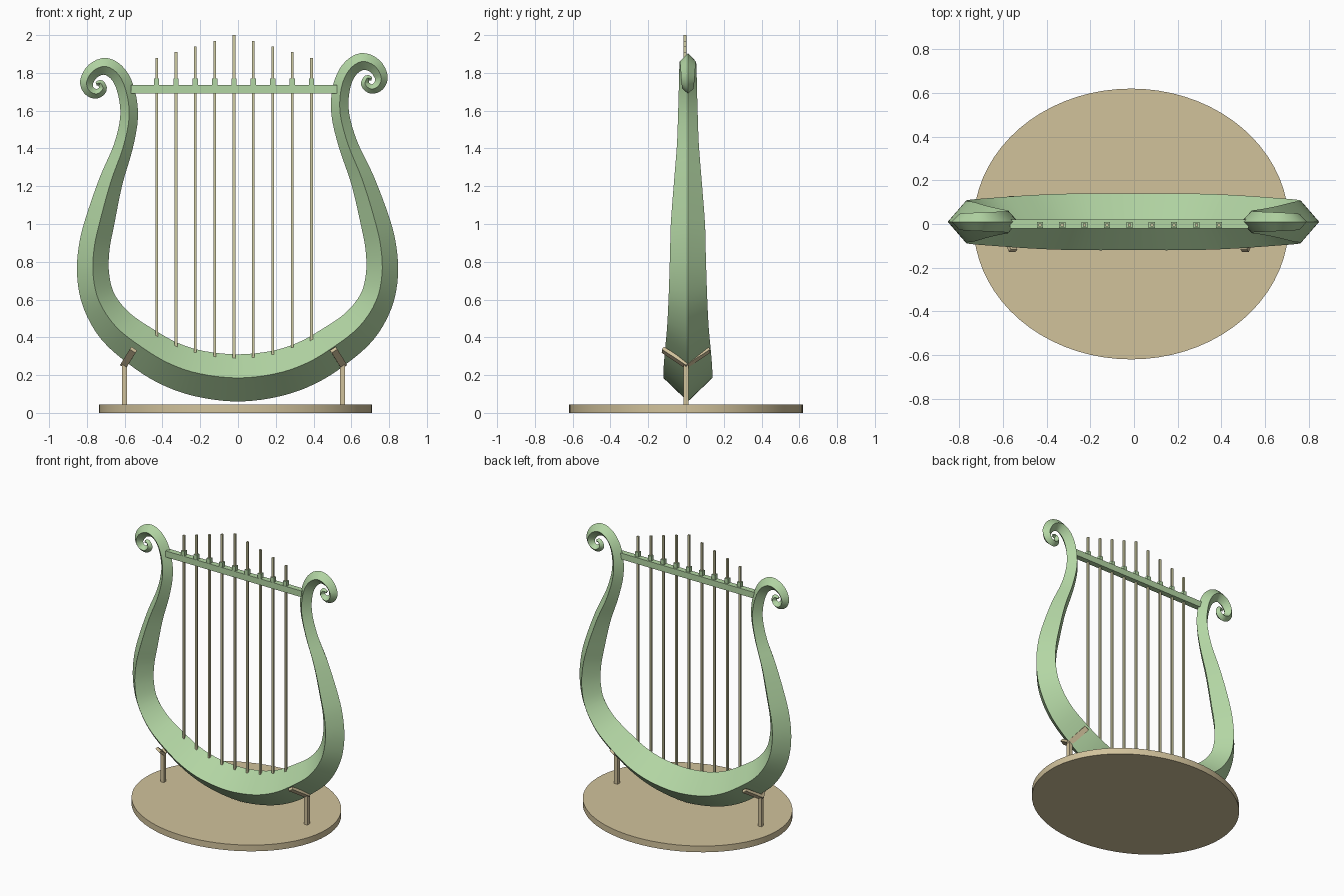
import bpy, bmesh, math
from mathutils import Vector, Matrix

if "Cube" in bpy.data.objects:
    bpy.data.objects.remove(bpy.data.objects["Cube"])


def material(name, rgb):
    m = bpy.data.materials.new(name)
    m.diffuse_color = (*rgb, 1)
    m.use_nodes = True
    m.node_tree.nodes["Principled BSDF"].inputs["Base Color"].default_value = m.diffuse_color
    return m


green = material("soft green", (0.45, 0.67, 0.37))
tan = material("tan wood", (0.64, 0.54, 0.33))
cord = material("pale string", (0.62, 0.60, 0.36))


def finish(bm, name, mat):
    bmesh.ops.recalc_face_normals(bm, faces=bm.faces)
    me = bpy.data.meshes.new(name)
    bm.to_mesh(me)
    bm.free()
    me.materials.append(mat)
    ob = bpy.data.objects.new(name, me)
    bpy.context.collection.objects.link(ob)
    return ob


def smooth(ob, angle):
    bpy.ops.object.select_all(action='DESELECT')
    ob.select_set(True)
    bpy.context.view_layer.objects.active = ob
    bpy.ops.object.shade_smooth_by_angle(angle=math.radians(angle))


def beam(name, a, b, width, thick, mat, side=(1, 0, 0)):
    """Rectangular bar from a to b; side is the direction of its width."""
    a, b = Vector(a), Vector(b)
    z = (b - a).normalized()
    x = Vector(side)
    x = (x - z * x.dot(z)).normalized()
    y = z.cross(x)
    rot = Matrix((x, y, z)).transposed().to_4x4()
    bm = bmesh.new()
    bmesh.ops.create_cube(bm, size=1)
    bm.transform(Matrix.Translation((a + b) / 2) @ rot
                 @ Matrix.Diagonal((width, thick, (b - a).length, 1)))
    return finish(bm, name, mat)


# Frame: x, z, half width, half depth from the bottom up to the scroll eye
half = [(0, .185, .125, .13), (.2, .208, .122, .13), (.36, .262, .118, .127),
        (.5, .345, .113, .12), (.64, .455, .103, .11), (.73, .59, .09, .103),
        (.762, .73, .085, .098), (.757, .87, .082, .094), (.727, 1.01, .078, .09),
        (.66, 1.23, .063, .073), (.583, 1.42, .051, .058), (.541, 1.585, .047, .052),
        (.547, 1.72, .046, .048), (.588, 1.815, .045, .046), (.655, 1.86, .045, .043),
        (.722, 1.838, .04, .04), (.758, 1.78, .035, .036), (.745, 1.732, .029, .032),
        (.705, 1.715, .025, .028), (.673, 1.74, .022, .024), (.684, 1.772, .017, .018),
        (.708, 1.768, .01, .01)]


def left_side(p):
    t = min(max((p[1] - 1.1) / 0.6, 0), 1)
    return (-p[0] - 0.005 - 0.038 * t, p[1] - 0.026 * t, p[2], p[3])


keys = [Vector(left_side(p)) for p in half[:0:-1]] + [Vector(p) for p in half]


def sample(keys, steps):
    pts = [keys[0] * 2 - keys[1]] + keys + [keys[-1] * 2 - keys[-2]]
    out = []
    for i in range(1, len(pts) - 2):
        p0, p1, p2, p3 = pts[i - 1:i + 3]
        for s in range(steps):
            t = s / steps
            out.append(0.5 * (2 * p1 + (p2 - p0) * t
                              + (2 * p0 - 5 * p1 + 4 * p2 - p3) * t * t
                              + (3 * p1 - p0 - 3 * p2 + p3) * t ** 3))
    return out + [keys[-1]]


path = sample(keys, 4)
bm = bmesh.new()
rings = []
for i, p in enumerate(path):
    d = path[min(i + 1, len(path) - 1)] - path[max(i - 1, 0)]
    tangent = Vector((d[0], 0, d[1])).normalized()
    out = Vector((tangent.z, 0, -tangent.x)) * p[2]
    deep = Vector((0, p[3], 0))
    c = Vector((p[0], 0.01, p[1]))
    rings.append([bm.verts.new(c + o) for o in (out, deep, -out, -deep)])
for r, s in zip(rings, rings[1:]):
    for k in range(4):
        n = (k + 1) % 4
        bm.faces.new((r[k], r[n], s[n], s[k]))
bm.faces.new(rings[0])
bm.faces.new(rings[-1])
smooth(finish(bm, "curved_frame", green), 30)

# Crossbar between the arms
beam("crossbar", (-.567, 0, 1.713), (.525, 0, 1.713), .045, .04, green, (0, 0, 1))

# Strings and their pegs
bottoms = (.40, .35, .32, .295, .285, .29, .31, .345, .38)
for i, low in enumerate(bottoms):
    x = -.431 + .1025 * i
    high = 2.0 - .03 * abs(i - 4)
    beam(f"string_{i + 1}", (x, -.005, low), (x, -.005, high), .014, .014, cord)
    beam(f"peg_{i + 1}", (x, -.005, 1.73), (x, -.005, 1.77), .028, .028, green)

# Oval base
bm = bmesh.new()
bmesh.ops.create_cone(bm, cap_ends=True, segments=72, radius1=1, radius2=1, depth=1)
bm.transform(Matrix.Translation((-.013, 0, .0225)) @ Matrix.Diagonal((.722, .62, .045, 1)))
smooth(finish(bm, "oval_base", tan), 30)

# Two posts, each with a V-shaped cradle under the frame
for side, s in (("left", -1), ("right", 1)):
    def at(x, y, z):
        return (s * x - .0235, y, z)
    beam(f"{side}_post", at(.577, 0, .04), at(.577, 0, .255), .027, .027, tan)
    for end, e in (("front", -1), ("back", 1)):
        beam(f"{side}_{end}_cradle", at(.582, -e * .005, .25), at(.53, e * .122, .334),
             .036, .02, tan, (s * .83, 0, .55))
